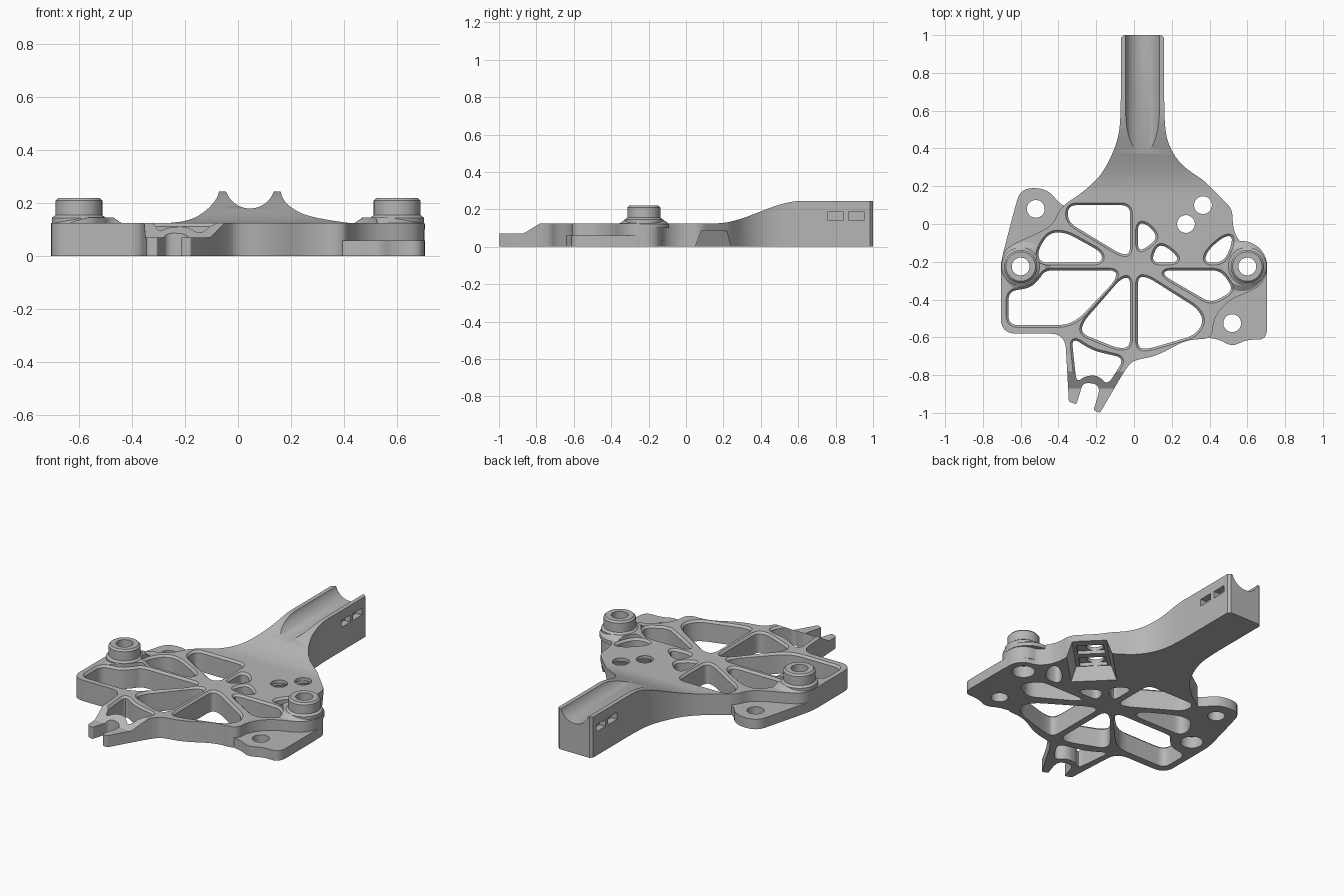
import bpy, bmesh, math
from mathutils import Vector, Matrix

cube = bpy.data.objects.get("Cube")
if cube:
    bpy.data.objects.remove(cube, do_unlink=True)

grey = bpy.data.materials.new("plain grey")
grey.use_nodes = True
colour = (0.47, 0.47, 0.47, 1)
grey.diffuse_color = colour
grey.node_tree.nodes["Principled BSDF"].inputs["Base Color"].default_value = colour


def rounded(points, radius=0.05, steps=6):
    """Closed outline with rounded corners; a third value overrides the radius."""
    loop = []
    for i, point in enumerate(points):
        p = Vector(point[:2])
        before = Vector(points[i - 1][:2]) - p
        after = Vector(points[(i + 1) % len(points)][:2]) - p
        r = point[2] if len(point) > 2 else radius
        if r == 0:
            loop.append(p)
            continue
        start = p + before.normalized() * min(r, before.length * .48)
        end = p + after.normalized() * min(r, after.length * .48)
        for s in range(steps + 1):
            t = s / steps
            loop.append(start * (1 - t) ** 2 + p * 2 * t * (1 - t) + end * t * t)
    area = sum(a.cross(b) for a, b in zip(loop, loop[1:] + loop[:1]))
    return loop if area > 0 else loop[::-1]


def grown(loop, amount):
    """Move an anticlockwise outline outwards."""
    result = []
    for i, p in enumerate(loop):
        along = loop[(i + 1) % len(loop)] - loop[i - 1]
        result.append(p + Vector((along.y, -along.x)).normalized() * amount)
    return result


def make(name, bm):
    bmesh.ops.recalc_face_normals(bm, faces=bm.faces)
    mesh = bpy.data.meshes.new(name)
    bm.to_mesh(mesh)
    bm.free()
    obj = bpy.data.objects.new(name, mesh)
    bpy.context.collection.objects.link(obj)
    mesh.materials.append(grey)
    return obj


def prism(name, loop, levels):
    """Stack an outline through levels of (growth, height)."""
    bm = bmesh.new()
    rings = [[bm.verts.new((p.x, p.y, z)) for p in (grown(loop, g) if g else loop)]
             for g, z in levels]
    n = len(loop)
    for low, high in zip(rings, rings[1:]):
        for i in range(n):
            j = (i + 1) % n
            bm.faces.new((low[i], low[j], high[j], high[i]))
    bm.faces.new(rings[0][::-1])
    bm.faces.new(rings[-1])
    return make(name, bm)


def circle(x, y, r, sides=40):
    return [Vector((x + r * math.cos(a), y + r * math.sin(a)))
            for a in (math.tau * i / sides for i in range(sides))]


def combine(target, other, operation):
    mod = target.modifiers.new("combine", "BOOLEAN")
    mod.operation, mod.solver, mod.object = operation, "EXACT", other
    bpy.context.view_layer.update()
    graph = bpy.context.evaluated_depsgraph_get()
    mesh = bpy.data.meshes.new_from_object(target.evaluated_get(graph))
    target.modifiers.clear()
    target.data = mesh
    bpy.data.objects.remove(other, do_unlink=True)


# Plan outline of arm, web and front fork
right_side = [(.145, 1, 0), (.16, .985, 0), (.16, .52, .15), (.185, .41), (.25, .31),
              (.37, .23, .03), (.52, .08, .04), (.525, -.04), (.58, -.12), (.67, -.14),
              (.705, -.2), (.7, -.28), (.65, -.345), (.5, -.4), (.42, -.5), (.415, -.61)]
front_side = [(.28, -.61), (.12, -.7), (0, -.72), (-.04, -.76), (-.18, -1, .01),
              (-.215, -.985, .01), (-.18, -.88), (-.2, -.845), (-.27, -.84),
              (-.285, -.89), (-.305, -.955, .01), (-.345, -.94, .01), (-.365, -.58)]
left_side = [(-.705, -.58), (-.705, -.18), (-.67, -.12), (-.56, -.07), (-.43, -.01),
             (-.39, .09), (-.28, .16), (-.17, .26), (-.1, .4), (-.07, .52, .15),
             (-.07, .985, 0), (-.055, 1, 0)]
bracket = prism("bracket_body", rounded(right_side + front_side + left_side, .08),
                [(0, 0), (0, .4)])


# Side height profile: low fork, flat web, ramp up to the arm
profile = [(-1.1, -.1), (-1.1, .07), (-.87, .07), (-.78, .125)]
for i in range(21):
    t = i / 20
    profile.append((.16 + .46 * t, .125 + .12 * t * t * (3 - 2 * t)))
profile += [(1.1, .245), (1.1, -.1)]
bm = bmesh.new()
face = bm.faces.new([bm.verts.new((-1, y, z)) for y, z in profile])
sweep = bmesh.ops.extrude_face_region(bm, geom=[face])["geom"]
bmesh.ops.translate(bm, vec=(2, 0, 0),
                    verts=[v for v in sweep if isinstance(v, bmesh.types.BMVert)])
combine(bracket, make("height_profile", bm), "INTERSECT")

# Thin mounting ears
right_ear = [(.705, -.2), (.705, -.615), (.6, -.61), (.52, -.65), (.45, -.61),
             (.37, -.6), (.38, -.4), (.55, -.25)]
left_ear = [(-.71, -.22), (-.635, .07), (-.6, .19, .1), (-.46, .19, .1), (-.38, .09),
            (-.32, .1), (-.38, -.08), (-.6, -.25)]
for name, ear in (("right_ear", right_ear), ("left_ear", left_ear)):
    combine(bracket, prism(name, rounded(ear, .07), [(0, 0), (0, .06)]), "UNION")

# Raised bosses with sloped skirts
for side in (-1, 1):
    x, y = side * .6, -.225
    combine(bracket, prism("boss_skirt", circle(side * .57, y, .1),
                           [(.035, .1), (.035, .122), (0, .146)]), "UNION")
    combine(bracket, prism("boss", circle(x, y, .088),
                           [(.014, .03), (.014, .145), (0, .155), (0, .21), (-.01, .22)]),
            "UNION")

# Lightening windows through the web
back_left = [(-.35, .1), (-.02, .1), (-.02, -.16), (-.07, -.16), (-.35, .01)]
middle_left = [(-.45, -.045), (-.36, -.045), (-.17, -.15), (-.17, -.205), (-.5, -.205),
               (-.51, -.14)]
large_left = [(-.47, -.245), (-.09, -.245), (-.1, -.3), (-.29, -.5), (-.36, -.535),
              (-.665, -.535), (-.665, -.355), (-.55, -.34), (-.5, -.29)]
front_left = [(-.02, -.28), (-.02, -.65), (-.08, -.66), (-.28, -.58), (-.27, -.52),
              (-.07, -.29)]
front_right = [(.02, -.28), (.07, -.28), (.34, -.45), (.37, -.52), (.32, -.59),
               (.08, -.66), (.02, -.66)]
middle_right = [(.16, -.245), (.46, -.245), (.53, -.35), (.41, -.42), (.16, -.275)]
small_right = [(.52, -.06), (.515, -.12), (.47, -.205), (.37, -.205), (.39, -.14), (.47, -.07)]
small_back = [(.02, .005), (.07, 0), (.13, -.07), (.06, -.13), (.02, -.14)]
small_middle = [(.12, -.115), (.165, -.115), (.235, -.175), (.22, -.205), (.09, -.205)]
fork_window = [(-.33, -.6), (-.22, -.67), (-.05, -.71), (-.14, -.855), (-.19, -.8),
               (-.26, -.805), (-.305, -.84)]
for window in (back_left, middle_left, large_left, front_left, front_right, middle_right,
               small_right, small_back, small_middle, fork_window):
    combine(bracket, prism("window_cutter", rounded(window),
                           [(0, -.1), (0, .113), (.012, .125), (.012, .3)]), "DIFFERENCE")


# Tapered underside pocket with two nut recesses, opening at the slanted edge
def slanted(u0, u1, half):
    d, n = Vector((1, 1)).normalized(), Vector((-1, 1)).normalized()
    centre = Vector((.45, .155))
    return [centre + d * u + n * v
            for u, v in ((u0, -half), (u1, -half), (u1, half), (u0, half))]


combine(bracket, prism("pocket_cutter", slanted(-.28, .1, .095),
                       [(.035, -.002), (0, .085)]), "DIFFERENCE")
for u in (-.1, -.23):
    combine(bracket, prism("nut_cutter", slanted(u - .045, u + .045, .075),
                           [(0, .03), (0, .105)]), "DIFFERENCE")

# Screw holes and boss counterbores
for x, y in ((-.52, .08), (.52, -.525), (.365, .1), (.275, 0), (-.6, -.225), (.6, -.225)):
    combine(bracket, prism("hole_cutter", circle(x, y, .047), [(0, -.1), (0, .3)]),
            "DIFFERENCE")
    if abs(x) == .6:
        combine(bracket, prism("counterbore_cutter", circle(x, y, .062),
                               [(0, -.1), (0, .07)]), "DIFFERENCE")

# Round groove along the arm
bm = bmesh.new()
bmesh.ops.create_cone(bm, cap_ends=True, segments=64, radius1=.095, radius2=.095, depth=.9,
                      matrix=Matrix.Translation((.045, .7, .275))
                      @ Matrix.Rotation(math.pi / 2, 4, "X"))
combine(bracket, make("groove_cutter", bm), "DIFFERENCE")

# Strap slots in both arm sides
for x in (-.07, .16):
    for y in (.8, .912):
        bm = bmesh.new()
        bmesh.ops.create_cube(bm, size=1, matrix=Matrix.Translation((x, y, .165))
                              @ Matrix.Diagonal((.08, .085, .042, 1)))
        combine(bracket, make("slot_cutter", bm), "DIFFERENCE")

# Smooth curved walls, keep the broad planes flat
bpy.ops.object.select_all(action="DESELECT")
bracket.select_set(True)
bpy.context.view_layer.objects.active = bracket
bpy.ops.object.shade_smooth_by_angle(angle=math.radians(30))
for polygon in bracket.data.polygons:
    if abs(polygon.normal.z) > .9999 or polygon.area > .05:
        polygon.use_smooth = False
